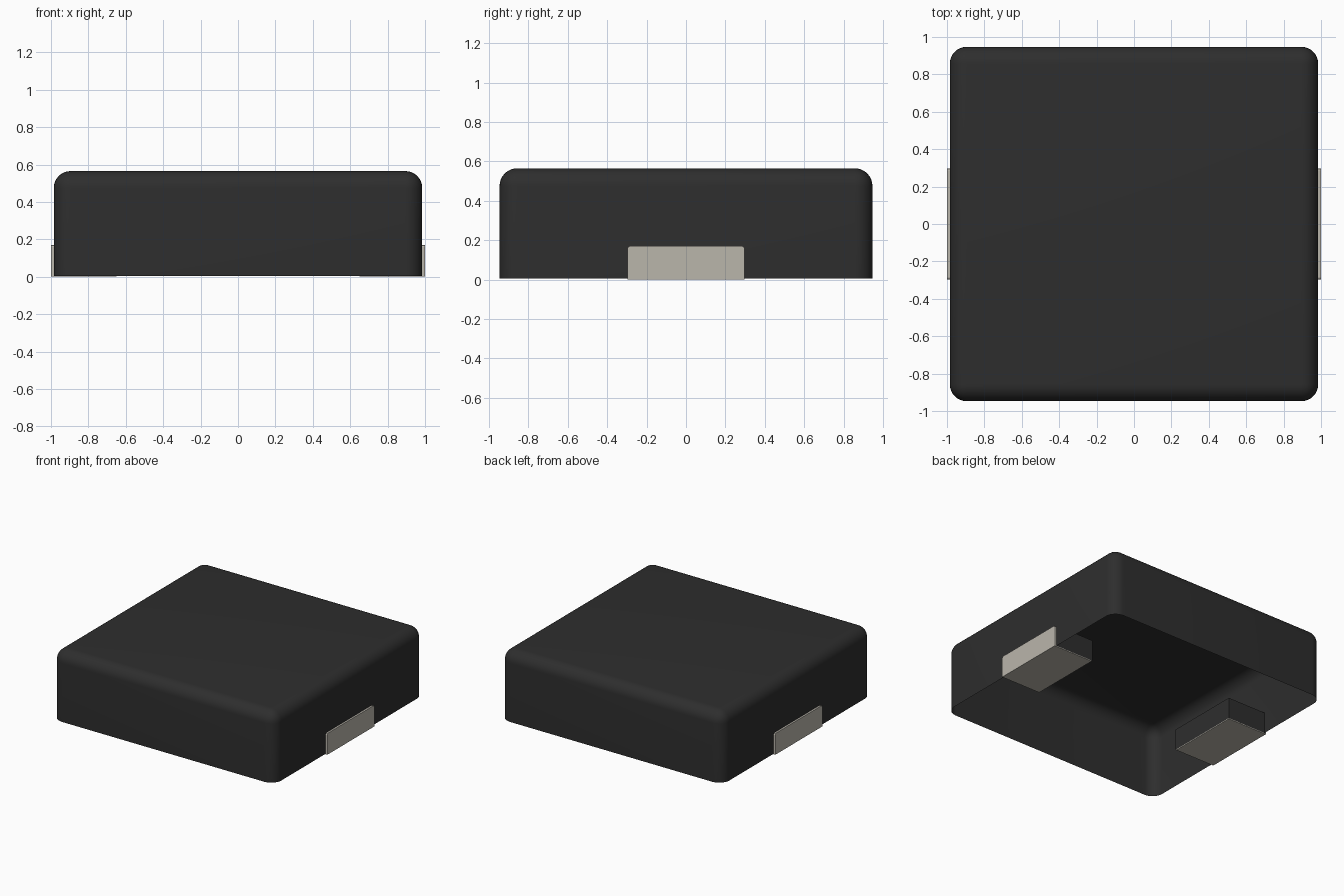
import bpy
import bmesh

if "Cube" in bpy.data.objects:
    bpy.data.objects.remove(bpy.data.objects["Cube"], do_unlink=True)


def make_material(name, color):
    mat = bpy.data.materials.new(name)
    mat.use_nodes = True
    mat.diffuse_color = color
    mat.node_tree.nodes["Principled BSDF"].inputs["Base Color"].default_value = color
    return mat


black = make_material("black_plastic", (0.027, 0.027, 0.027, 1))
silver = make_material("tinned_metal", (0.49, 0.465, 0.41, 1))


def make_box(name, low, high, mat, pick_edge, radius, segments, drop_face=None):
    """Box between two corners, with chosen edges rounded and chosen faces left open."""
    bm = bmesh.new()
    bmesh.ops.create_cube(bm, size=1)
    for v in bm.verts:
        for i in range(3):
            v.co[i] = low[i] if v.co[i] < 0 else high[i]
    bm.normal_update()
    if drop_face:
        faces = [f for f in bm.faces if drop_face(f.normal)]
        bmesh.ops.delete(bm, geom=faces, context="FACES")
    if pick_edge:
        edges = [e for e in bm.edges if pick_edge(e)]
        bmesh.ops.bevel(bm, geom=edges, offset=radius, segments=segments,
                        profile=0.5, affect="EDGES")
    bmesh.ops.recalc_face_normals(bm, faces=bm.faces)
    mesh = bpy.data.meshes.new(name)
    bm.to_mesh(mesh)
    bm.free()
    mesh.materials.append(mat)
    obj = bpy.data.objects.new(name, mesh)
    bpy.context.collection.objects.link(obj)
    return obj


def on_top(edge, z):
    return all(abs(v.co.z - z) < 0.001 for v in edge.verts)


def upright(edge):
    return abs(edge.verts[0].co.z - edge.verts[1].co.z) > 0.1


# Moulded shell, open underneath, with rounded top and corners
TOP = 0.565
body = make_box("body_shell", (-0.985, -0.947, 0.004), (0.985, 0.947, TOP), black,
                lambda e: upright(e) or on_top(e, TOP), 0.09, 8,
                lambda n: n.z < -0.5)
bpy.ops.object.select_all(action="DESELECT")
body.select_set(True)
bpy.context.view_layer.objects.active = body
bpy.ops.object.shade_smooth_by_angle(angle=0.6)

# A contact pad on each side, seated in a dark pocket of the shell
PAD = 0.17
for side, sign in (("left", 1), ("right", -1)):
    near, far, wall = 0.65 * sign, 1.0 * sign, 0.984 * sign
    make_box(side + "_terminal",
             (min(near, far), -0.297, 0), (max(near, far), 0.297, PAD), silver,
             lambda e: on_top(e, PAD) and abs(e.verts[0].co.y - e.verts[1].co.y) < 0.01,
             0.012, 2)
    inner = near - 0.003 * sign
    make_box(side + "_pocket",
             (min(inner, wall), -0.3, 0.004), (max(inner, wall), 0.3, PAD + 0.003), black,
             None, 0, 1,
             lambda n: n.z < -0.5 or n.x * sign > 0.5)
